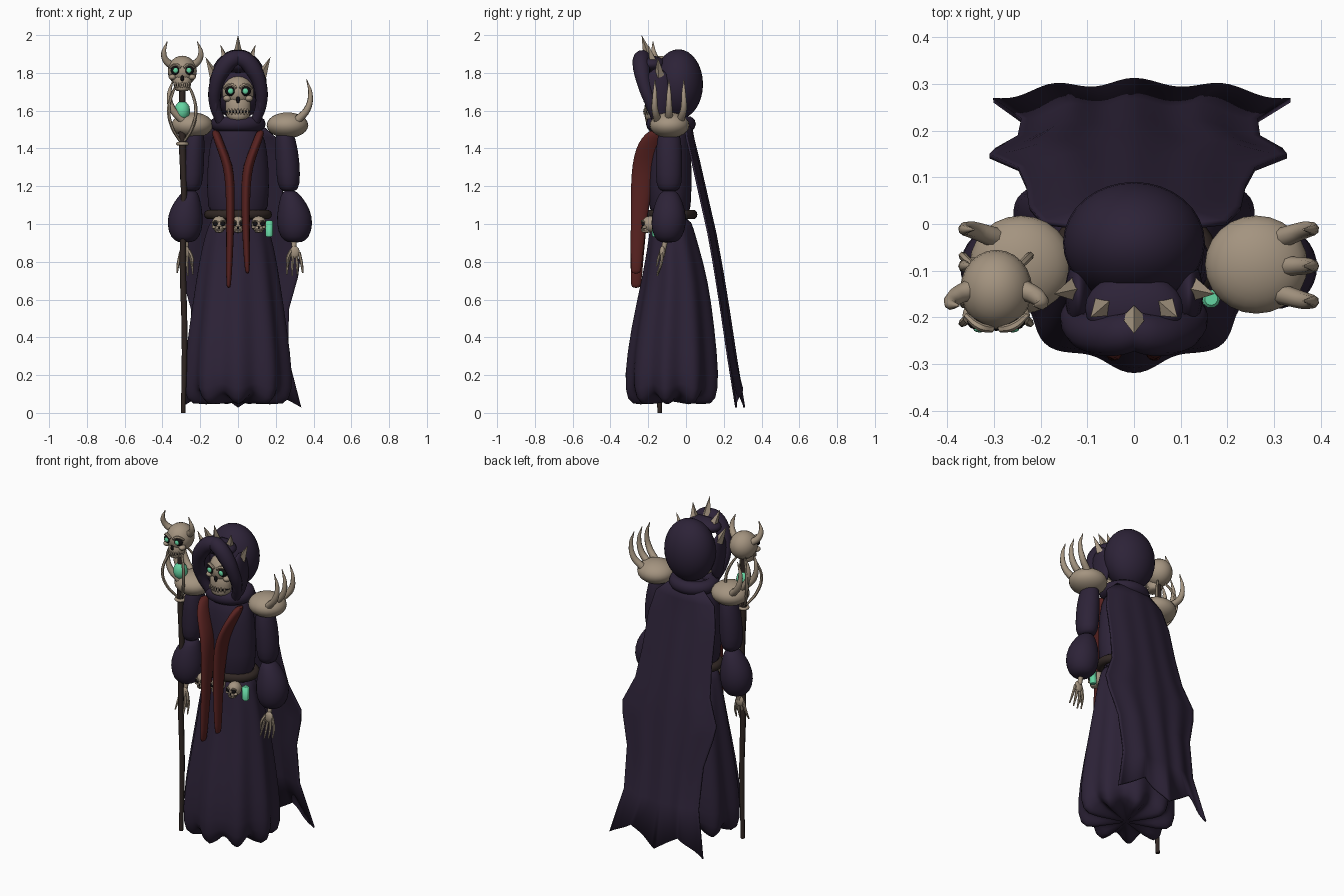
import bpy, bmesh, math
from mathutils import Vector

if "Cube" in bpy.data.objects:
    bpy.data.objects.remove(bpy.data.objects["Cube"], do_unlink=True)


def material(name, rgb):
    m = bpy.data.materials.new(name)
    m.use_nodes = True
    m.diffuse_color = (*rgb, 1)
    m.node_tree.nodes["Principled BSDF"].inputs["Base Color"].default_value = (*rgb, 1)
    return m


CLOTH = material("dark purple cloth", (.026, .0165, .039))
BONE = material("bone", (.37, .295, .215))
RED = material("dark red cloth", (.098, .016, .0145))
GREEN = material("glowing green", (.13, .66, .36))
WOOD = material("dark brown", (.030, .020, .017))
BLACK = material("black", (.006, .005, .006))


def finish(ob, name, mat, angle=50):
    ob.name = name
    ob.data.materials.clear()
    ob.data.materials.append(mat)
    bpy.ops.object.select_all(action='DESELECT')
    ob.select_set(True)
    bpy.context.view_layer.objects.active = ob
    bpy.ops.object.shade_smooth_by_angle(angle=math.radians(angle))
    return ob


def from_bmesh(bm, name, mat, angle=50):
    me = bpy.data.meshes.new(name)
    bmesh.ops.recalc_face_normals(bm, faces=bm.faces)
    bm.to_mesh(me)
    bm.free()
    ob = bpy.data.objects.new(name, me)
    bpy.context.collection.objects.link(ob)
    return finish(ob, name, mat, angle)


def ball(name, loc, scale, mat, seg=24):
    bpy.ops.mesh.primitive_uv_sphere_add(segments=seg, ring_count=seg // 2, location=loc)
    ob = bpy.context.object
    ob.scale = scale
    return finish(ob, name, mat)


def loft(name, rings, mat, n=16, folds=0, depth=0, hem=0):
    """Closed skin over elliptical rings (z, x, y, rx, ry), optionally pleated."""
    bm = bmesh.new()
    loops = []
    for i, (z, x, y, rx, ry) in enumerate(rings):
        fade = depth * (1 - i / (len(rings) - 1))
        loop = []
        for k in range(n):
            a = 2 * math.pi * k / n - math.pi / 2
            wave = math.cos(folds * (a + math.pi / 2)) if folds else 0
            f = 1 + fade * wave
            drop = hem * wave if i < 2 else 0
            loop.append(bm.verts.new((x + rx * f * math.cos(a), y + ry * f * math.sin(a), z - drop)))
        loops.append(loop)
    for lo, hi in zip(loops, loops[1:]):
        for k in range(n):
            bm.faces.new((lo[k], lo[(k + 1) % n], hi[(k + 1) % n], hi[k]))
    bm.faces.new(loops[0])
    bm.faces.new(loops[-1])
    ob = from_bmesh(bm, name, mat, 80)
    sub = ob.modifiers.new("smooth", 'SUBSURF')
    sub.levels = sub.render_levels = 1
    return ob


def tube(name, pts, radii, mat, sides=2):
    """Round tube through points with a radius for each."""
    cu = bpy.data.curves.new(name, 'CURVE')
    cu.dimensions = '3D'
    cu.bevel_depth = 1
    cu.bevel_resolution = sides
    cu.resolution_u = 5
    cu.use_fill_caps = True
    sp = cu.splines.new('BEZIER')
    sp.bezier_points.add(len(pts) - 1)
    for bp, p, r in zip(sp.bezier_points, pts, radii):
        bp.co = p
        bp.radius = r
        bp.handle_left_type = bp.handle_right_type = 'AUTO'
    ob = bpy.data.objects.new(name, cu)
    bpy.context.collection.objects.link(ob)
    bpy.ops.object.select_all(action='DESELECT')
    ob.select_set(True)
    bpy.context.view_layer.objects.active = ob
    bpy.ops.object.convert(target='MESH')
    return finish(bpy.context.object, name, mat)


def spike(name, base, tip, r, mat):
    base, tip = Vector(base), Vector(tip)
    d = tip - base
    bpy.ops.mesh.primitive_cone_add(vertices=4, radius1=r, depth=d.length, location=(base + tip) / 2,
                                    rotation=d.to_track_quat('Z', 'Y').to_euler())
    return finish(bpy.context.object, name, mat, 20)


def ring(name, loc, big, small, scale, mat):
    bpy.ops.mesh.primitive_torus_add(major_radius=big, minor_radius=small, major_segments=32,
                                     minor_segments=10, location=loc)
    bpy.context.object.scale = scale
    return finish(bpy.context.object, name, mat)


def skull(name, c, r, drop, jaw, glowing, seg=24):
    """Skull facing -y; drop is chin depth and jaw its half width, in units of r."""
    def at(x, y, z):
        return (c[0] + x * r, c[1] + y * r, c[2] + z * r)

    def size(x, y, z):
        return (x * r, y * r, z * r)
    ball(name + "_cranium", c, size(1, 1.1, 1.05), BONE, seg)
    loft(name + "_jaw", [(c[2] + k * drop * r, c[0], c[1] - .45 * r, w * r, .62 * r)
                         for k, w in ((-1, jaw * .7), (-.85, jaw), (-.55, jaw * 1.05), (-.1, .82))], BONE, 12)
    ball(name + "_nose", at(0, -1.04, -.5), size(.13, .12, .22), BLACK, 8)
    m = -.68 * drop
    ball(name + "_mouth", at(0, -.5, m), size(jaw, .63, .16), BLACK, 16)
    for s in (-1, 1):
        ball(name + "_socket", at(.46 * s, -.9, .04), size(.35, .24, .31), BLACK, 16)
        ball(name + "_cheek", at(.68 * s, -.72, -.42), size(.26, .3, .2), BONE, 12)
        tube(name + "_brow", [at(.1 * s, -1.1, .24), at(.45 * s, -1.04, .44), at(.85 * s, -.72, .22)],
             [.1 * r, .12 * r, .08 * r], BONE, 1)
        if glowing:
            ball(name + "_eye", at(.46 * s, -1.1, .04), size(.18, .1, .18), GREEN, 12)
    for i in range(-3, 4):
        ball(name + "_tooth", at(i * jaw * .25, -1.1 + .025 * i * i, m), size(.075, .06, .2), BONE, 8)


# Robe and belt
loft("skirt", [(.06, 0, -.07, .2, .175), (.085, 0, -.07, .265, .23), (.19, 0, -.07, .283, .246),
               (.45, 0, -.065, .252, .218), (.7, 0, -.055, .218, .175), (.88, 0, -.065, .189, .135),
               (.98, 0, -.075, .16, .115), (1.04, 0, -.08, .14, .1)], CLOTH, 60, 9, .08, .03)
loft("torso", [(.98, 0, -.085, .16, .11), (1.2, 0, -.085, .168, .117), (1.4, 0, -.085, .158, .113),
               (1.49, 0, -.085, .13, .1), (1.54, 0, -.085, .08, .07)], CLOTH, 24)
ring("belt", (0, -.075, 1.05), .155, .025, (1, .75, 1), WOOD)
ring("collar", (0, -.08, 1.53), .105, .042, (1, .9, .95), CLOTH)
for x in (-.1, 0, .11):
    skull("belt_skull", (x, -.19, 1.0), .041, 1.15, .6, False, 14)
bpy.ops.mesh.primitive_cylinder_add(vertices=10, radius=.021, depth=.085, location=(.165, -.16, .975))
finish(bpy.context.object, "vial", GREEN)
bpy.context.object.modifiers.new("rounded", 'BEVEL').width = .008

# Stole strips, kinked at the chest
for side, s, low in (("right", -1, .66), ("left", 1, .735)):
    loft(side + "_stole", [(low, s * .05, -.265, .009, .024), (low + .03, s * .049, -.264, .016, .031),
                           (1.0, s * .04, -.252, .022, .042), (1.2, s * .04, -.235, .026, .06),
                           (1.31, s * .052, -.222, .028, .066), (1.4, s * .088, -.205, .026, .064),
                           (1.46, s * .11, -.18, .025, .055), (1.5, s * .122, -.155, .02, .035)], RED, 12)

# Cape: curved sheet flaring at knee height, with a three-pointed hem
rows = [(1.54, .11, .03), (1.46, .2, .042), (1.33, .23, .073), (1.12, .24, .12), (.95, .26, .158),
        (.8, .328, .185), (.72, .318, .198), (.55, .27, .225), (.3, .265, .262), (.03, .335, .305)]
bm = bmesh.new()
N = 36
grid = []
for j, (z, w, y) in enumerate(rows):
    t = j / (len(rows) - 1)
    line = []
    for i in range(N + 1):
        u = 2 * i / N - 1
        tooth = abs((i / 9) % 2 - 1)
        lift = .1 * (1 - tooth) if j == len(rows) - 1 else 0
        x = u * w * (1 - .1 * t if u < 0 else 1)
        line.append(bm.verts.new((x, y - .035 * u * u + .008 * t * math.cos(u * 11), z + lift)))
    grid.append(line)
for a, b in zip(grid, grid[1:]):
    for i in range(N):
        bm.faces.new((a[i], a[i + 1], b[i + 1], b[i]))
cape = from_bmesh(bm, "cape", CLOTH)
cape.modifiers.new("thickness", 'SOLIDIFY').thickness = .01

# Arms, hands and shoulder guards
for s, side, off in ((1, "left", 0), (-1, "right", .02)):
    def X(x):
        return s * x + off
    loft(side + "_upper_sleeve", [(1.17, X(.27), -.09, .035, .045), (1.2, X(.268), -.09, .062, .07),
                                  (1.32, X(.264), -.09, .066, .073), (1.45, X(.252), -.09, .057, .068),
                                  (1.53, X(.24), -.09, .035, .04)], CLOTH)
    loft(side + "_lower_sleeve", [(.9, X(.3), -.095, .035, .04), (.925, X(.3), -.095, .078, .076),
                                  (1.0, X(.301), -.092, .1, .098), (1.08, X(.296), -.09, .088, .087),
                                  (1.15, X(.28), -.09, .056, .06), (1.18, X(.272), -.09, .03, .035)], CLOTH)
    tube(side + "_wrist", [(X(.295), -.105, .93), (X(.297), -.12, .86)], [.015, .013], BONE)
    ball(side + "_palm", (X(.3), -.125, .85), (.027, .016, .034), BONE, 12)
    for k in range(4):
        x = .278 + k * .015
        fan = (k - 1.5) * .013
        tube(side + "_finger", [(X(x), -.125, .85), (X(x + fan * .7), -.132, .79),
                                (X(x + fan), -.152, .725 + .008 * abs(k - 1))], [.009, .008, .004], BONE, 1)
    tube(side + "_thumb", [(X(.28), -.13, .86), (X(.262), -.145, .82), (X(.262), -.155, .775)],
         [.009, .008, .004], BONE, 1)
    ball(side + "_shoulder_guard", (X(.262), -.087, 1.523), (.11, .105, .068), BONE)
    for y0, y1 in ((-.15, -.165), (-.09, -.09), (-.03, -.012)):
        tube(side + "_shoulder_spike", [(X(.315), y0, 1.55), (X(.368), y1, 1.61), (X(.383), y1, 1.69),
                                        (X(.363), y1, 1.765)], [.022, .018, .012, .002], BONE)

# Head, hood and crown
skull("head", (0, -.128, 1.70), .085, 1.82, .78, True)
ball("hood", (0, -.04, 1.74), (.152, .13, .185), CLOTH, 32)
ball("hood_peak", (0, -.18, 1.845), (.105, .075, .045), CLOTH)
for s in (-1, 1):
    ball("hood_side", (s * .118, -.15, 1.69), (.03, .075, .135), CLOTH, 20)
    tube("hood_rim", [(s * .09, -.15, 1.54), (s * .122, -.183, 1.63), (s * .118, -.218, 1.73),
                      (s * .08, -.235, 1.82), (s * .03, -.236, 1.872), (s * -.01, -.225, 1.88)],
         [.026, .03, .036, .045, .045, .042], CLOTH, 4)
    spike("crown_spike", (s * .064, -.175, 1.86), (s * .093, -.2, 1.95), .027, BONE)
    spike("crown_spike", (s * .125, -.14, 1.785), (s * .172, -.15, 1.885), .027, BONE)
spike("crown_spike", (0, -.2, 1.89), (0, -.235, 2.0), .027, BONE)

# Staff with horned skull, caged gem
SX, SY = -.295, -.14
tube("staff", [(-.29, SY, 0), (-.283, SY, .4), (-.292, SY, .8), (-.286, SY, 1.15), (SX, SY, 1.45), (SX, SY, 1.73)],
     [.012, .015, .017, .016, .019, .016], WOOD)
ring("staff_ring", (SX, SY, 1.425), .024, .009, (1, 1, 1), BONE)
ball("staff_gem", (SX, SY, 1.6), (.042, .042, .052), GREEN, 12)
for k in range(4):
    a = math.pi / 4 + k * math.pi / 2
    dx, dy = math.cos(a), math.sin(a)
    tube("staff_rib", [(SX + r * dx, SY + r * dy, z) for r, z in
                       ((.018, 1.44), (.075, 1.51), (.102, 1.6), (.075, 1.69), (.03, 1.75))],
         [.007, .009, .009, .008, .005], BONE, 1)
skull("staff_skull", (SX, SY, 1.81), .077, 1.42, .6, True)
for s in (-1, 1):
    tube("staff_horn", [(SX + s * x, SY - y, z) for x, y, z in
                        ((.055, .0, 1.84), (.086, .015, 1.865), (.098, .03, 1.905), (.08, .035, 1.965))],
         [.022, .019, .014, .002], BONE)
